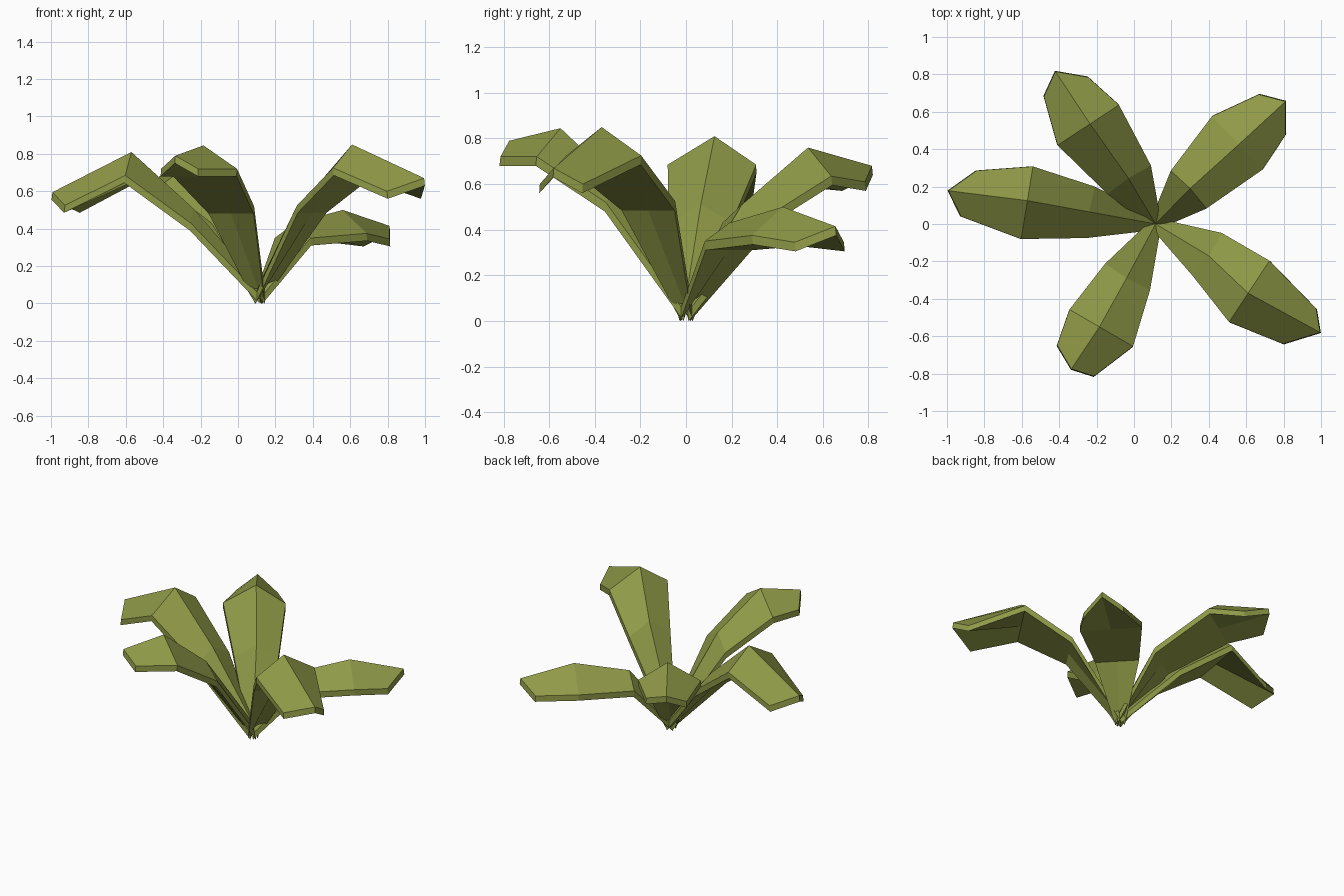
import bpy, bmesh
from mathutils import Vector

if "Cube" in bpy.data.objects:
    bpy.data.objects.remove(bpy.data.objects["Cube"])

green = bpy.data.materials.new("leaf green")
green.diffuse_color = (0.275, 0.32, 0.063, 1)
green.use_nodes = True
green.node_tree.nodes["Principled BSDF"].inputs["Base Color"].default_value = green.diffuse_color

ROOT = Vector((0.115, 0, 0))
# ridge points (lower bend, crest, tip), how far the tip corners sit back and slide sideways
LEAVES = {
    "left_leaf": ((-0.24, 0.065, 0.51), (-0.57, 0.125, 0.81), (-0.992, 0.178, 0.595), 0.11, 0),
    "back_left_leaf": ((-0.03, 0.245, 0.51), (-0.235, 0.535, 0.76), (-0.42, 0.815, 0.68), 0.10, 0),
    "back_right_leaf": ((0.30, 0.19, 0.43), (0.56, 0.425, 0.50), (0.81, 0.655, 0.415), 0.10, 0),
    "front_left_leaf": ((-0.04, -0.29, 0.60), (-0.185, -0.55, 0.845), (-0.335, -0.775, 0.79), 0.05, 0),
    "front_right_leaf": ((0.40, -0.17, 0.605), (0.61, -0.37, 0.85), (0.995, -0.58, 0.67), 0.11, -0.03),
}
# at root, lower bend, crest, tip: half widths, edge drop, forward skew of the left edge
LEFT = (0.03, 0.14, 0.208, 0.125)
RIGHT = (0.03, 0.138, 0.185, 0.13)
DROP = (0.05, 0.08, 0.125, 0.07)
SKEW = (0, 0, 0, 0.022)


def make_leaf(name, ridge, setback, slide):
    out = Vector((ridge[2][0], ridge[2][1], 0)) - ROOT
    out.normalize()
    side = Vector((-out.y, out.x, 0))
    back = (0, 0.01, 0, setback)
    shift = (0, 0, 0, slide)
    spine = [ROOT - out * 0.01 + Vector((0, 0, 0.09))] + [Vector(p) for p in ridge]
    under = out * 0.005 - Vector((0, 0, 0.04))
    bm = bmesh.new()
    rings = []
    for k, p in enumerate(spine):
        edge = p - out * back[k] + side * shift[k] - Vector((0, 0, DROP[k]))
        left = edge + side * LEFT[k] + out * SKEW[k]
        right = edge - side * RIGHT[k] - out * SKEW[k]
        # the underside is flat along the blade and arched only at the ends
        belly = (left + right) / 2 if k in (1, 2) else p
        ring = [left, p, right, right + under, belly + under, left + under]
        rings.append([bm.verts.new(v) for v in ring])
    # skin between the cross-sections, then both ends
    for a, b in zip(rings, rings[1:]):
        for i in range(6):
            j = (i + 1) % 6
            bm.faces.new((a[i], a[j], b[j], b[i]))
    for r in (rings[0], rings[-1]):
        bm.faces.new((r[0], r[1], r[4], r[5]))
        bm.faces.new((r[1], r[2], r[3], r[4]))
    bmesh.ops.recalc_face_normals(bm, faces=bm.faces)
    mesh = bpy.data.meshes.new(name)
    bm.to_mesh(mesh)
    bm.free()
    mesh.materials.append(green)
    bpy.context.collection.objects.link(bpy.data.objects.new(name, mesh))


for name, (low, crest, tip, setback, slide) in LEAVES.items():
    make_leaf(name, (low, crest, tip), setback, slide)
